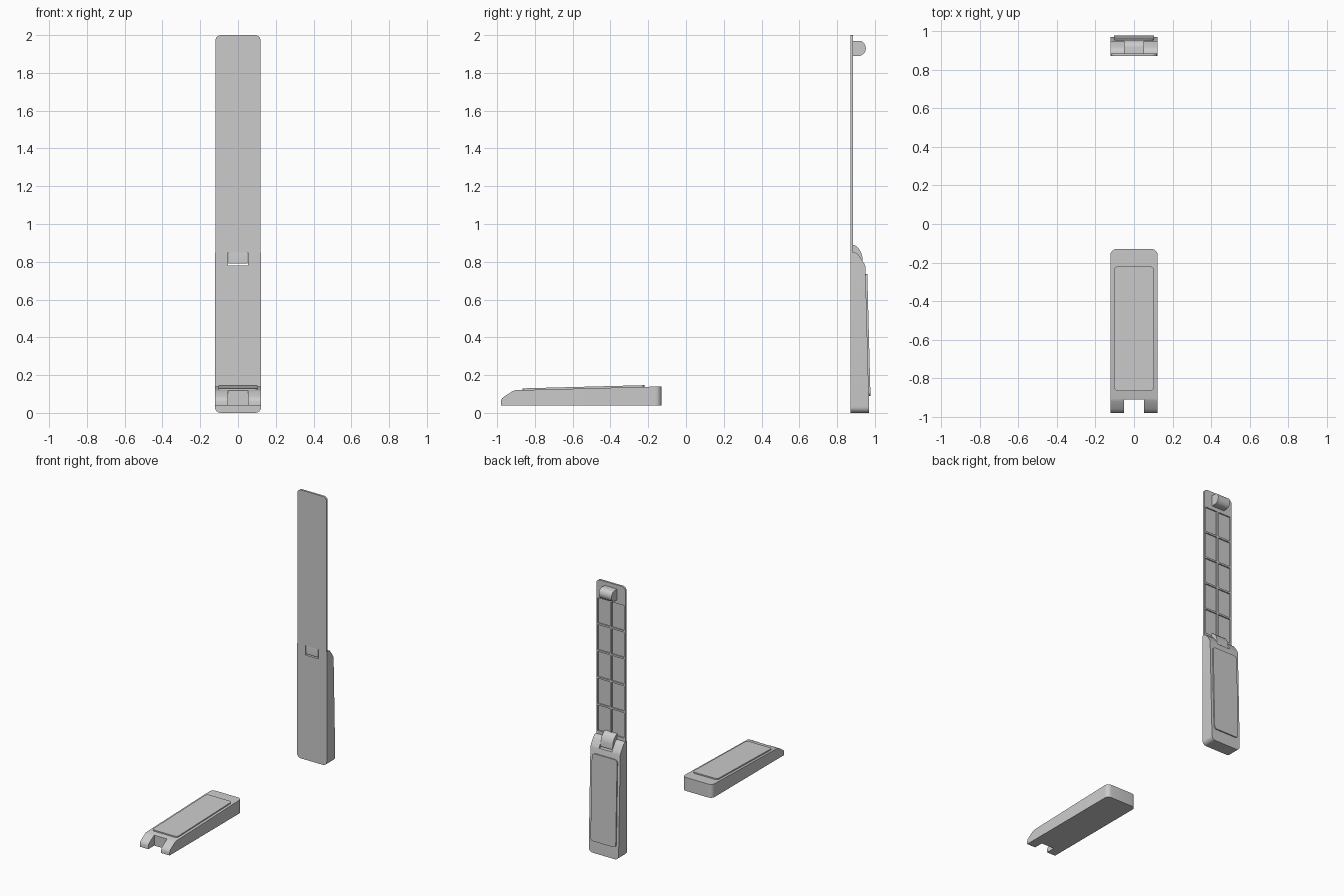
import bpy, bmesh
from math import sin, cos, pi

if "Cube" in bpy.data.objects:
    bpy.data.objects.remove(bpy.data.objects["Cube"])

# Parts are drawn in (x, u, w): u along the length, w through the thickness
def standing(x, u, w):
    return (x, 0.87 + w, u)

def lying(x, u, w):
    return (x, -0.13 - u, 0.04 + w)

def add_prism(bm, ring_a, ring_b):
    a = [bm.verts.new(p) for p in ring_a]
    b = [bm.verts.new(p) for p in ring_b]
    n = len(a)
    bm.faces.new(a)
    bm.faces.new(b[::-1])
    for i in range(n):
        bm.faces.new((a[i], b[i], b[(i + 1) % n], a[(i + 1) % n]))

def finish(name, bm, smooth=True):
    bmesh.ops.recalc_face_normals(bm, faces=bm.faces)
    me = bpy.data.meshes.new(name)
    bm.to_mesh(me)
    bm.free()
    ob = bpy.data.objects.new(name, me)
    bpy.context.collection.objects.link(ob)
    if smooth:
        activate(ob)
        bpy.ops.object.shade_smooth_by_angle(angle=0.6)
    return ob

def activate(ob):
    bpy.ops.object.select_all(action='DESELECT')
    ob.select_set(True)
    bpy.context.view_layer.objects.active = ob

def side_prism(name, place, profile, half):
    """Profile of (u, w) points extruded across x."""
    bm = bmesh.new()
    add_prism(bm, [place(-half, u, w) for u, w in profile],
              [place(half, u, w) for u, w in profile])
    return finish(name, bm)

def outline_prism(name, place, outline, low, high):
    """Outline of (x, u) points extruded through w, heights given as functions of u."""
    bm = bmesh.new()
    add_prism(bm, [place(x, u, low(u)) for x, u in outline],
              [place(x, u, high(u)) for x, u in outline])
    return finish(name, bm)

def arc(cx, cy, r, a0, steps=6):
    return [(cx + r * cos(a0 + pi / 2 * i / steps), cy + r * sin(a0 + pi / 2 * i / steps))
            for i in range(steps + 1)]

def boxes(name, place, dims):
    bm = bmesh.new()
    for x0, x1, u0, u1, w0, w1 in dims:
        ring = [(x0, u0), (x1, u0), (x1, u1), (x0, u1)]
        add_prism(bm, [place(x, u, w0) for x, u in ring], [place(x, u, w1) for x, u in ring])
    return finish(name, bm, False)

def cut(ob, cutter):
    cutter.hide_render = True
    mod = ob.modifiers.new("cut", 'BOOLEAN')
    mod.object = cutter
    mod.operation = 'DIFFERENCE'
    mod.solver = 'EXACT'
    activate(ob)
    bpy.ops.object.modifier_apply(modifier=mod.name)
    bpy.data.objects.remove(cutter)

def slope(u):
    return 0.1 - 0.026 * u

# Wedge bodies with forked hinge end and raised pad
def body(prefix, place):
    half = 0.123
    profile = [(0, 0), (0.85, 0), (0.85, 0.022), (0.845, 0.036), (0.83, 0.048),
               (0.79, 0.074), (0.775, slope(0.775)), (0, slope(0))]
    bm = bmesh.new()
    add_prism(bm, [place(-half, u, w) for u, w in profile],
              [place(half, u, w) for u, w in profile])
    ends = [place(s * half, 0, 0) for s in (-1, 1)] + [place(s * half, 0, 0.1) for s in (-1, 1)]

    def is_end(v):
        return any(sum((v.co[i] - p[i]) ** 2 for i in range(3)) < 1e-8 for p in ends)
    edges = [e for e in bm.edges if all(is_end(v) for v in e.verts)
             and e.verts[0].co.x * e.verts[1].co.x > 0]
    bmesh.ops.bevel(bm, geom=edges, offset=0.032, segments=6, profile=0.5, affect='EDGES')
    ob = finish(prefix + "_body", bm)
    cut(ob, boxes("notch_cutter", place, [(-0.053, 0.053, 0.78, 0.9, -0.05, 0.2)]))
    r, hx, u0, u1 = 0.022, 0.104, 0.09, 0.735
    pad = (arc(hx - r, u0 + r, r, -pi / 2) + arc(hx - r, u1 - r, r, 0)
           + arc(-hx + r, u1 - r, r, pi / 2) + arc(-hx + r, u0 + r, r, pi))
    outline_prism(prefix + "_pad", place, pad, lambda u: slope(u) - 0.01,
                  lambda u: slope(u) + 0.009)

body("standing", standing)
body("lying", lying)

# Thin lid with two columns of recessed panels on its back
r, hx = 0.03, 0.12
outline = [(-hx, 0.85), (hx, 0.85)] + arc(hx - r, 2 - r, r, 0) + arc(-hx + r, 2 - r, r, pi / 2)
lid = outline_prism("lid", standing, outline, lambda u: 0.0, lambda u: 0.015)
panels = []
for row in range(5):
    u0 = 0.875 + 0.2 * row
    for s in (-1, 1):
        x = sorted((s * 0.007, s * 0.109))
        panels.append((x[0], x[1], u0, u0 + 0.187, 0.006, 0.05))
cut(lid, boxes("panel_cutter", standing, panels))

# Hinge tongue filling the fork
side_prism("hinge_tongue", standing,
           [(0.79, 0), (0.851, 0), (0.89, 0.008), (0.89, 0.016), (0.882, 0.032), (0.868, 0.046),
            (0.85, 0.057), (0.83, 0.063), (0.79, 0.065)], 0.05)

# Half-round catch near the lid's tip
c, rr = 1.93, 0.04
catch = [(c - rr, 0.01)] + [(c - rr * cos(pi * i / 16), 0.046 + 0.036 * sin(pi * i / 16))
                            for i in range(17)] + [(c + rr, 0.01)]
side_prism("lid_catch", standing, catch, 0.052)
